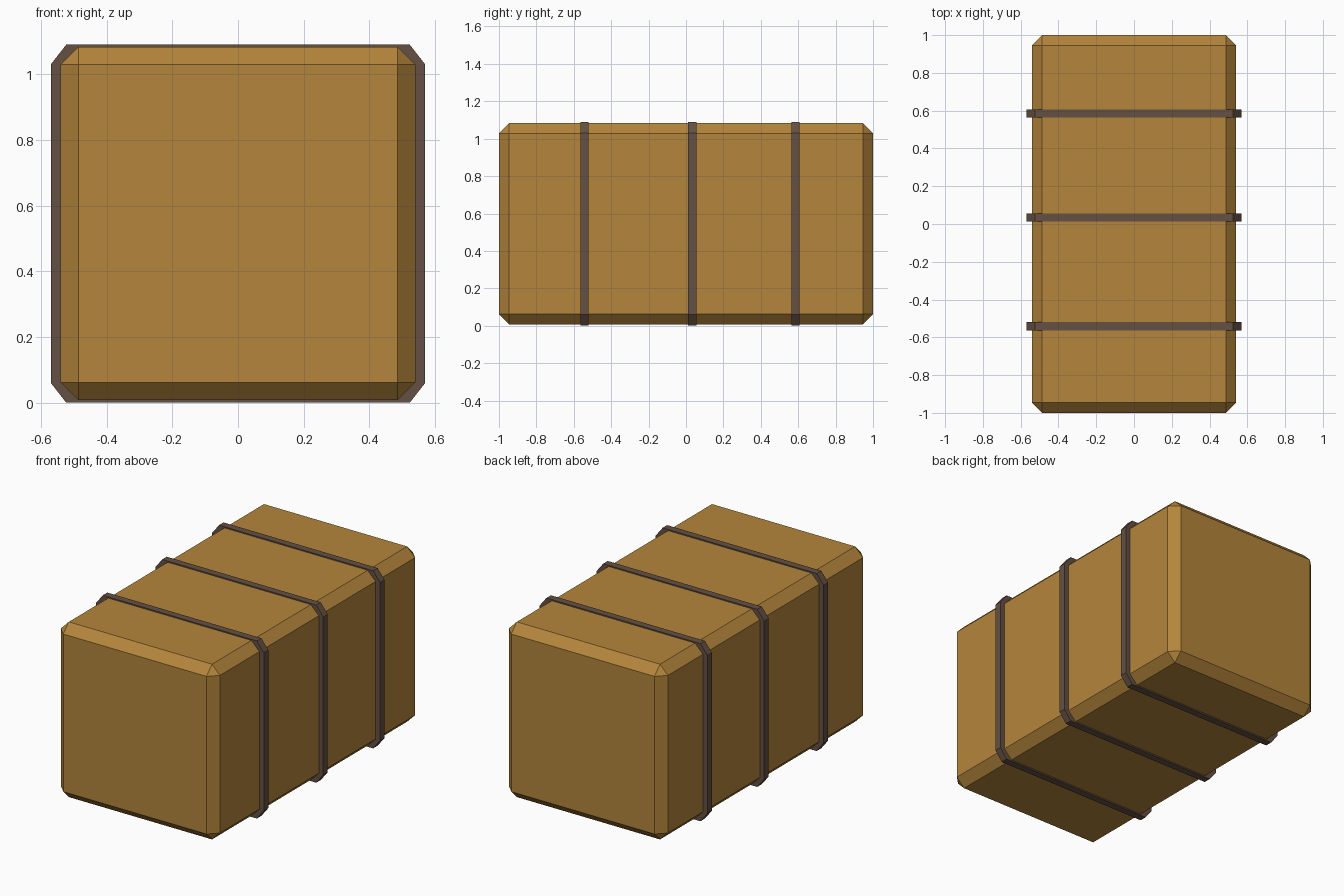
import bpy, bmesh

if "Cube" in bpy.data.objects:
    bpy.data.objects.remove(bpy.data.objects["Cube"])


def material(name, rgb):
    m = bpy.data.materials.new(name)
    m.diffuse_color = (*rgb, 1.0)
    m.use_nodes = True
    m.node_tree.nodes["Principled BSDF"].inputs["Base Color"].default_value = m.diffuse_color
    return m


def add_object(name, bm, mat):
    bmesh.ops.recalc_face_normals(bm, faces=bm.faces)
    mesh = bpy.data.meshes.new(name)
    bm.to_mesh(mesh)
    bm.free()
    mesh.materials.append(mat)
    ob = bpy.data.objects.new(name, mesh)
    bpy.context.collection.objects.link(ob)
    return ob


def octagon(hx, z0, z1, cx, cz):
    # chamfered rectangle in the xz plane
    right = [(hx - cx, z0), (hx, z0 + cz), (hx, z1 - cz), (hx - cx, z1)]
    return right + [(-x, z) for x, z in reversed(right)]


straw = material("straw", (0.456, 0.235, 0.044))
twine = material("dark twine", (0.127, 0.080, 0.055))

# Chamfered bale
bm = bmesh.new()
bmesh.ops.create_cube(bm, size=1)
for v in bm.verts:
    v.co = (v.co.x * 1.08, v.co.y * 2.0, v.co.z * 1.075 + 0.5455)
bmesh.ops.bevel(bm, geom=bm.edges[:], offset=0.054, segments=1, affect='EDGES')
add_object("bale", bm, straw)

# Binding bands wrapped round the bale
outer = octagon(0.57, 0.0, 1.09, 0.047, 0.06)
inner = octagon(0.525, 0.02, 1.07, 0.052, 0.054)
for i, y in enumerate((-0.542, 0.034, 0.585)):
    bm = bmesh.new()
    rings = [[bm.verts.new((x, y + dy, z)) for x, z in prof]
             for prof, dy in ((outer, -0.022), (outer, 0.022),
                              (inner, 0.022), (inner, -0.022))]
    for r in range(4):
        a, b = rings[r], rings[(r + 1) % 4]
        for k in range(8):
            n = (k + 1) % 8
            bm.faces.new((a[k], a[n], b[n], b[k]))
    add_object(f"binding_band_{i + 1}", bm, twine)
